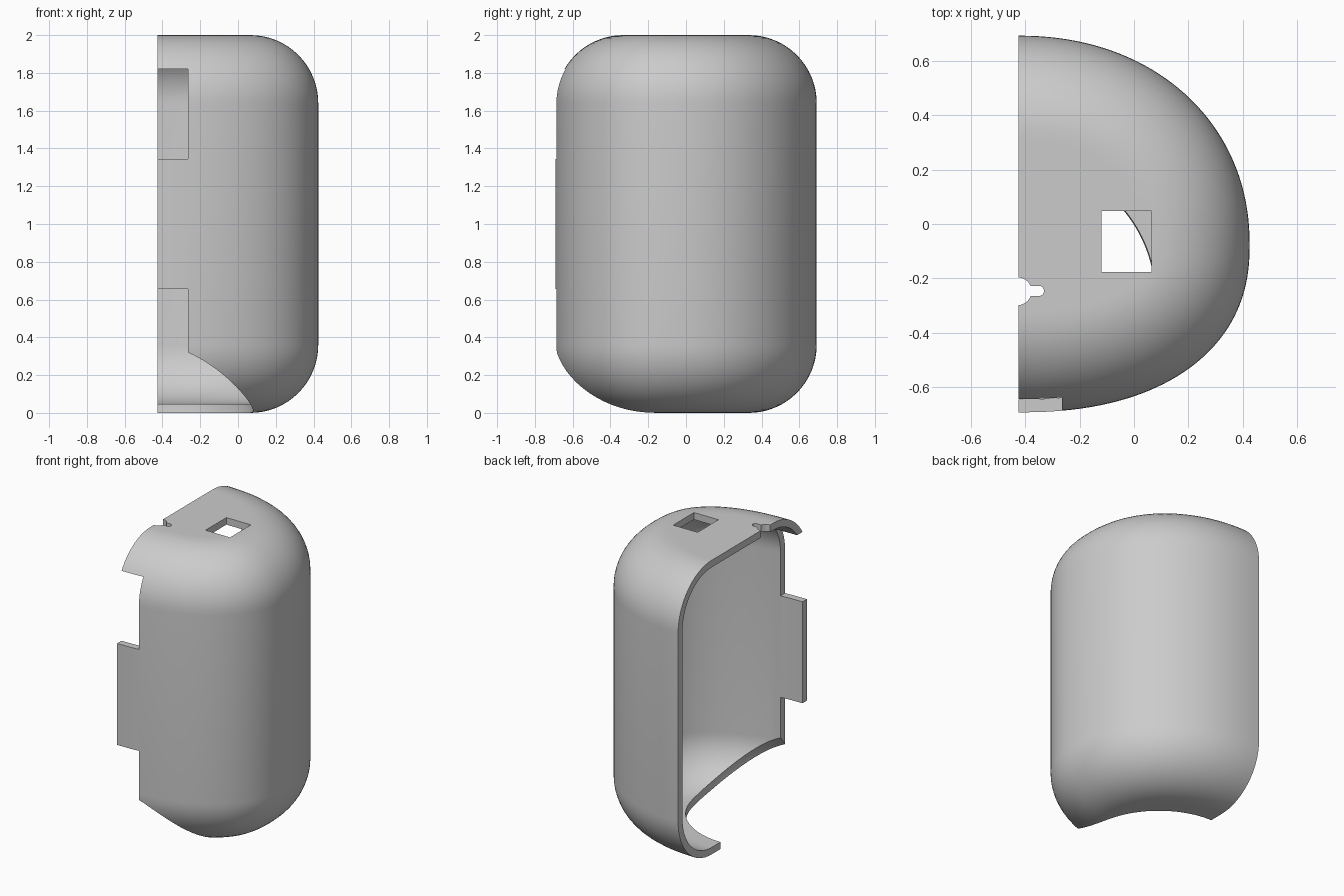
import bpy, bmesh, math
from mathutils import Matrix

if "Cube" in bpy.data.objects:
    bpy.data.objects.remove(bpy.data.objects["Cube"])

OPEN_X = -0.425      # plane of the open side
CENTRE_Y = -0.077    # widest point of the D-shaped plan
WALL = 0.048
FILLET = 0.36


def to_object(name, bm):
    bmesh.ops.recalc_face_normals(bm, faces=bm.faces[:])
    mesh = bpy.data.meshes.new(name)
    bm.to_mesh(mesh)
    bm.free()
    obj = bpy.data.objects.new(name, mesh)
    bpy.context.collection.objects.link(obj)
    return obj


def plan(inset, tail, steps=80):
    """D-shaped plan: two quarter superellipses, with straight tails past the open side."""
    pts = []
    for i in range(steps + 1):
        t = math.pi * (0.5 - i / steps)
        side = 1 if t > 0 else -1
        rx, ry, power = (0.85, 0.769, 2.12) if t > 0 else (0.85, 0.615, 2.28)
        u = max(math.cos(t), 0) ** (2 / power)
        v = abs(math.sin(t)) ** (2 / power)
        nx, ny = u ** (power - 1) / rx, v ** (power - 1) / ry
        n = math.hypot(nx, ny)
        pts.append((OPEN_X + rx * u - inset * nx / n,
                    CENTRE_Y + side * (ry * v - inset * ny / n)))
    return [(tail, pts[0][1])] + pts + [(tail, pts[-1][1])]


def pod(name, inset, tail, steps=16):
    """Solid with the D plan and rounded top and bottom edges."""
    radius = FILLET - inset
    levels = [(FILLET + 0.02, inset)]
    for i in range(steps + 1):
        a = math.pi / 2 * i / steps
        levels.append((FILLET - radius * math.sin(a), FILLET - radius * math.cos(a)))
    levels += [(d, 2 - z) for d, z in reversed(levels)]
    bm = bmesh.new()
    rings = [[bm.verts.new((x, y, z)) for x, y in plan(d, tail)] for d, z in levels]
    for a, b in zip(rings, rings[1:]):
        for i in range(len(a)):
            j = (i + 1) % len(a)
            bm.faces.new((a[i], a[j], b[j], b[i]))
    bm.faces.new(rings[0])
    bm.faces.new(rings[-1])
    # flat end wall of the straight tail is one face
    ends = [f for f in bm.faces if all(abs(v.co.x - tail) < 1e-5 for v in f.verts)]
    bmesh.ops.dissolve_faces(bm, faces=ends)
    return to_object(name, bm)


def box(name, x, y, z):
    bm = bmesh.new()
    size = [b - a for a, b in (x, y, z)]
    mid = [(a + b) / 2 for a, b in (x, y, z)]
    bmesh.ops.create_cube(bm, size=1, matrix=Matrix.Translation(mid) @ Matrix.Diagonal((*size, 1)))
    return to_object(name, bm)


def cylinder(name, x, y, radius):
    bm = bmesh.new()
    bmesh.ops.create_cone(bm, cap_ends=True, segments=32, radius1=radius, radius2=radius,
                          depth=0.4, matrix=Matrix.Translation((x, y, 2)))
    return to_object(name, bm)


def ball(name, centre, radius):
    bm = bmesh.new()
    bmesh.ops.create_uvsphere(bm, u_segments=96, v_segments=64, radius=radius,
                              matrix=Matrix.Translation(centre))
    return to_object(name, bm)


shell = pod("half_shell", 0, -0.6)

cutters = [
    # the cavity runs out beyond the shell's open end
    pod("cavity_cutter", WALL, -0.9),
    box("open_side_cutter", (-2, OPEN_X), (-2, 2), (-1, 3)),
    # rounded opening through the floor and lower front
    ball("floor_opening_cutter", (-0.43, -0.274, 0.06), 0.512),
    # notches above and below the front tab
    box("upper_notch_cutter", (-0.7, -0.265), (-1, -0.5), (1.345, 1.82)),
    box("lower_notch_cutter", (-0.7, -0.265), (-1, -0.5), (0.22, 0.655)),
    # square window in the top
    box("window_cutter", (-0.12, 0.064), (-0.177, 0.047), (1.7, 2.3)),
    # keyhole in the top edge
    cylinder("keyhole_cutter", -0.427, -0.247, 0.051),
    box("keyhole_slot_cutter", (-0.45, -0.345), (-0.265, -0.227), (1.83, 2.17)),
    cylinder("keyhole_end_cutter", -0.349, -0.246, 0.0185),
]

for cutter in cutters:
    cutter.hide_render = True
    mod = shell.modifiers.new(cutter.name, "BOOLEAN")
    mod.operation = "DIFFERENCE"
    mod.solver = "EXACT"
    mod.object = cutter

# bake the cuts, then drop the cutters
graph = bpy.context.evaluated_depsgraph_get()
baked = bpy.data.meshes.new_from_object(shell.evaluated_get(graph))
shell.modifiers.clear()
shell.data = baked
for cutter in cutters:
    bpy.data.objects.remove(cutter)

# plain grey finish
grey = bpy.data.materials.new("plain_grey")
grey.use_nodes = True
colour = (0.6, 0.6, 0.6, 1)
grey.diffuse_color = colour
grey.node_tree.nodes["Principled BSDF"].inputs["Base Color"].default_value = colour
shell.data.materials.clear()
shell.data.materials.append(grey)

bpy.ops.object.select_all(action="DESELECT")
shell.select_set(True)
bpy.context.view_layer.objects.active = shell
bpy.ops.object.shade_smooth_by_angle(angle=math.radians(30))
